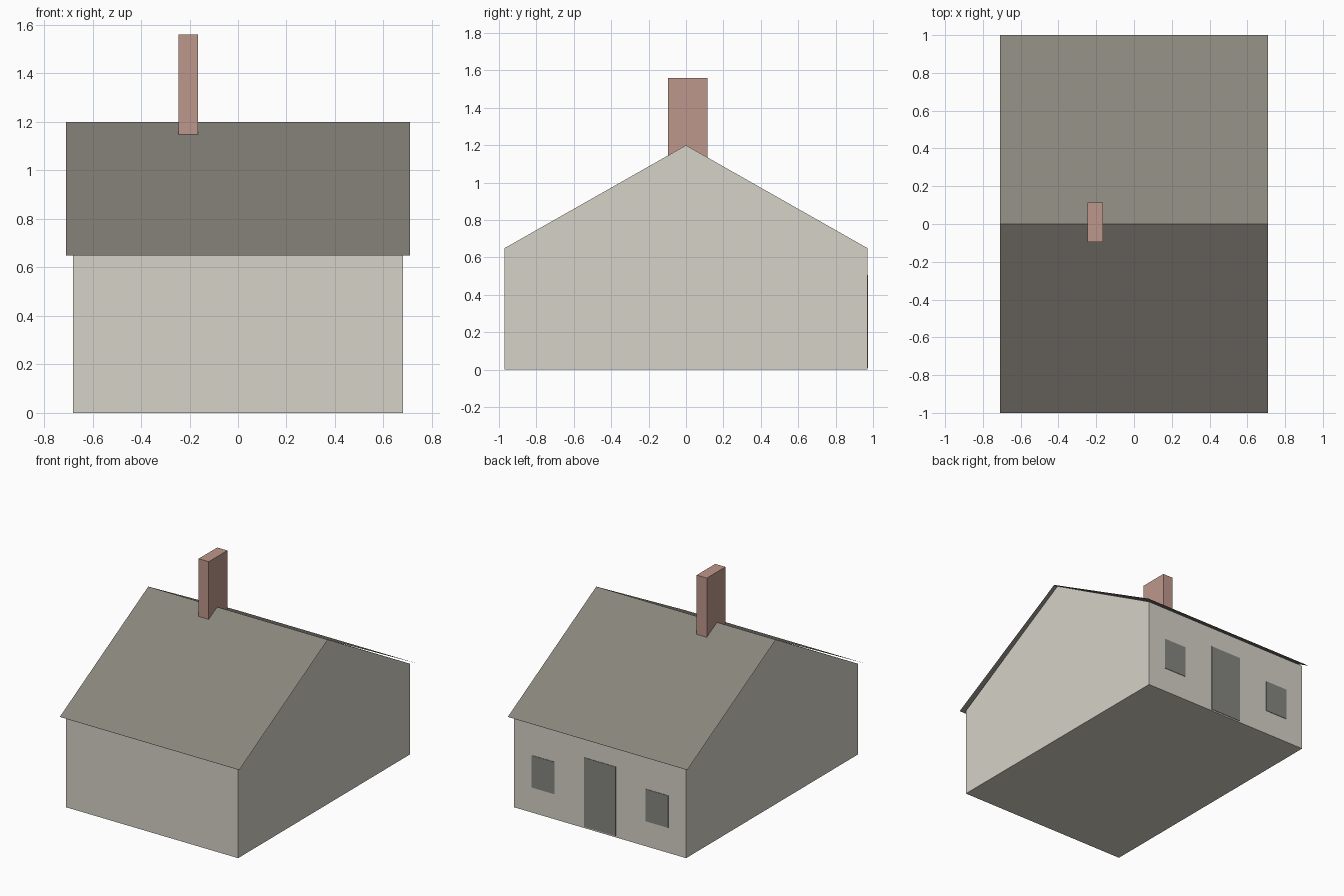
import bpy
import bmesh

if "Cube" in bpy.data.objects:
    bpy.data.objects.remove(bpy.data.objects["Cube"], do_unlink=True)

EAVE, RIDGE = 0.65, 1.2
WALL_X, WALL_Y = 0.68, 0.97
ROOF_X, ROOF_Y = 0.71, 1.0


def material(name, rgb):
    mat = bpy.data.materials.new(name)
    mat.use_nodes = True
    mat.diffuse_color = (*rgb, 1)
    bsdf = next(n for n in mat.node_tree.nodes if n.type == "BSDF_PRINCIPLED")
    bsdf.inputs["Base Color"].default_value = (*rgb, 1)
    return mat


plaster = material("warm grey plaster", (0.665, 0.645, 0.571))
slate = material("grey slate", (0.25, 0.235, 0.205))
brick = material("pale red brick", (0.509, 0.31, 0.258))
opening = material("dark grey opening", (0.238, 0.235, 0.22))


def finish(name, bm, mat):
    mesh = bpy.data.meshes.new(name)
    bm.to_mesh(mesh)
    bm.free()
    mesh.materials.append(mat)
    obj = bpy.data.objects.new(name, mesh)
    bpy.context.collection.objects.link(obj)
    return obj


def box(name, xs, ys, zs, mat):
    bm = bmesh.new()
    bmesh.ops.create_cube(bm, size=1)
    for v in bm.verts:
        v.co = [lo + (c + 0.5) * (hi - lo) for c, (lo, hi) in zip(v.co, (xs, ys, zs))]
    return finish(name, bm, mat)


def extrude_x(bm, geom, width):
    out = bmesh.ops.extrude_face_region(bm, geom=geom)["geom"]
    moved = [g for g in out if isinstance(g, bmesh.types.BMVert)]
    bmesh.ops.translate(bm, verts=moved, vec=(width, 0, 0))


# Walls: gable profile extruded along the ridge
bm = bmesh.new()
profile = [(-WALL_Y, 0), (WALL_Y, 0), (WALL_Y, EAVE), (0, RIDGE), (-WALL_Y, EAVE)]
gable = bm.faces.new([bm.verts.new((-WALL_X, y, z)) for y, z in profile])
extrude_x(bm, [gable], 2 * WALL_X)
bmesh.ops.recalc_face_normals(bm, faces=bm.faces)
finish("house_walls", bm, plaster)

# Roof: thin folded sheet overhanging the walls
bm = bmesh.new()
ends = [[bm.verts.new((x, y, z)) for y, z in ((-ROOF_Y, EAVE), (0, RIDGE), (ROOF_Y, EAVE))]
        for x in (-ROOF_X, ROOF_X)]
for i in range(2):
    bm.faces.new((ends[0][i], ends[1][i], ends[1][i + 1], ends[0][i + 1]))
finish("roof", bm, slate)

# Chimney straddling the ridge
box("chimney", (-0.245, -0.165), (-0.095, 0.115), (1.1, 1.56), brick)

# Door and windows on the back wall
plate = (WALL_Y - 0.003, WALL_Y + 0.003)
box("door", (-0.125, 0.125), plate, (0.01, 0.505), opening)
for side, x in (("left", 0.45), ("right", -0.45)):
    box(side + "_window", (x - 0.09, x + 0.09), plate, (0.18, 0.41), opening)
